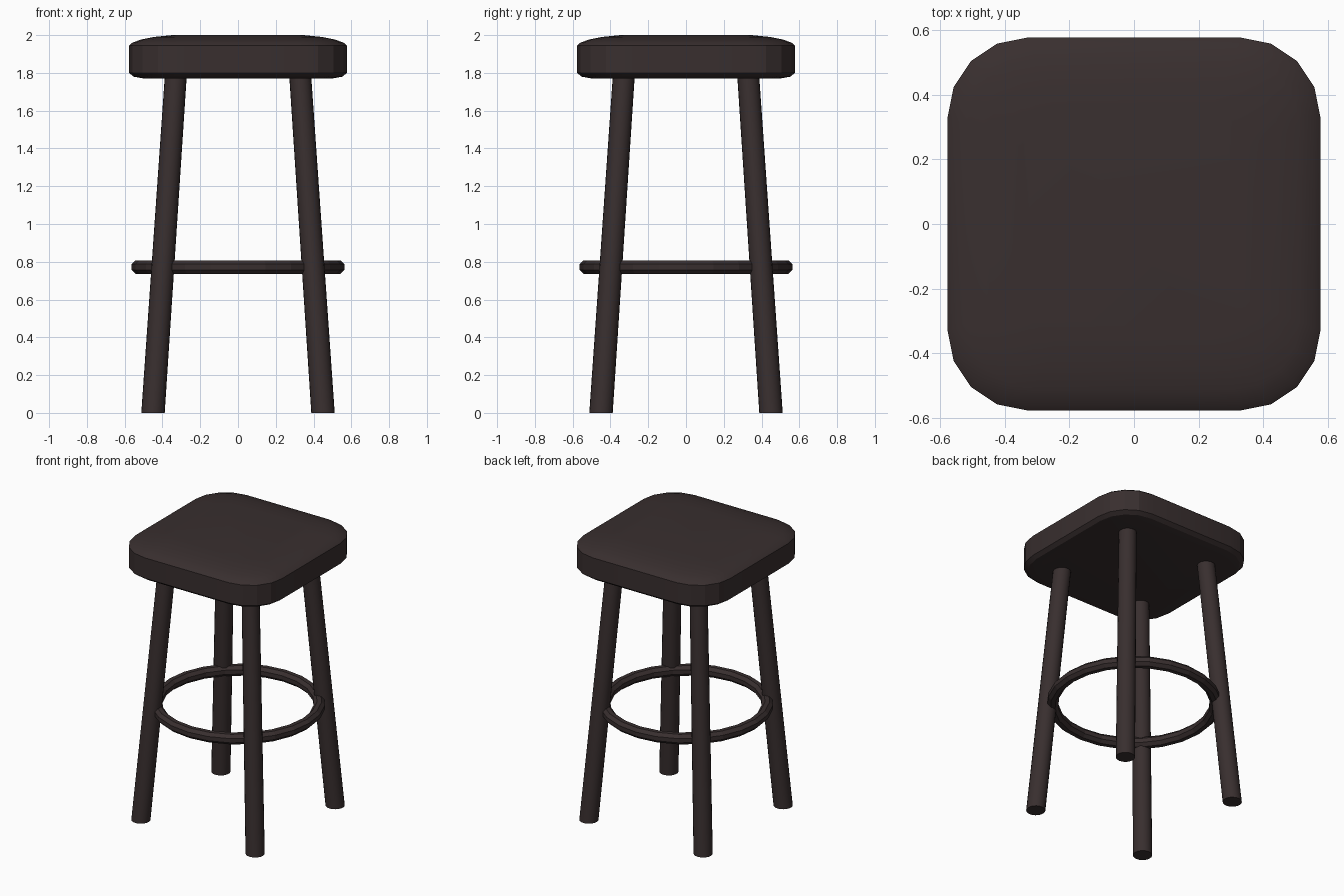
import bpy, bmesh, math
from mathutils import Vector

if "Cube" in bpy.data.objects:
    bpy.data.objects.remove(bpy.data.objects["Cube"])

# Single dark brown finish
brown = bpy.data.materials.new("dark_brown")
brown.use_nodes = True
colour = (0.040, 0.028, 0.028, 1)
brown.diffuse_color = colour
brown.node_tree.nodes["Principled BSDF"].inputs["Base Color"].default_value = colour


def make_object(name, bm, smooth_angle=None):
    bmesh.ops.recalc_face_normals(bm, faces=bm.faces)
    mesh = bpy.data.meshes.new(name)
    bm.to_mesh(mesh)
    bm.free()
    mesh.materials.append(brown)
    obj = bpy.data.objects.new(name, mesh)
    bpy.context.collection.objects.link(obj)
    if smooth_angle:
        bpy.ops.object.select_all(action='DESELECT')
        obj.select_set(True)
        bpy.context.view_layer.objects.active = obj
        bpy.ops.object.shade_smooth_by_angle(angle=math.radians(smooth_angle))
    return obj


def bridge(bm, rings, closed=False):
    count = len(rings[0])
    pairs = list(zip(rings, rings[1:]))
    if closed:
        pairs.append((rings[-1], rings[0]))
    for a, b in pairs:
        for i in range(count):
            j = (i + 1) % count
            bm.faces.new((a[i], a[j], b[j], b[i]))


def rounded_square(bm, half, radius, z, steps=4):
    ring = []
    for quarter in range(4):
        mid = math.pi / 4 + quarter * math.pi / 2
        cx = math.copysign(half - radius, math.cos(mid))
        cy = math.copysign(half - radius, math.sin(mid))
        for s in range(steps + 1):
            a = (quarter + s / steps) * math.pi / 2
            ring.append(bm.verts.new((cx + radius * math.cos(a), cy + radius * math.sin(a), z)))
    return ring


# Seat: rounded square sections with a softly domed top
HALF, CORNER = 0.577, 0.247
sections = [(0.08, 1.77), (0.025, 1.78), (0, 1.80), (0, 1.945), (0.018, 1.96),
            (0.065, 1.977), (0.13, 1.99), (0.23, 2.0)]
bm = bmesh.new()
rings = [rounded_square(bm, HALF - inset, max(CORNER - inset * 0.6, 0.1), z)
         for inset, z in sections]
bridge(bm, rings)
bm.faces.new(rings[0])
bm.faces.new(rings[-1])
make_object("seat", bm, 20)

# Legs: splayed, slightly tapered, cut level at the floor
for side, sx in (("right", -1), ("left", 1)):
    for end, sy in (("front", -1), ("back", 1)):
        bm = bmesh.new()
        rings = []
        for offset, radius, z in ((0.45, 0.062, 0), (0.329, 0.058, 1.79)):
            centre = Vector((sx * offset, sy * offset, z))
            turn = [i * math.tau / 20 for i in range(20)]
            rings.append([bm.verts.new(centre + radius * Vector((math.cos(a), math.sin(a), 0)))
                          for a in turn])
        bridge(bm, rings)
        bm.faces.new(rings[0])
        bm.faces.new(rings[1])
        make_object(f"{end}_{side}_leg", bm, 30)

# Footrest: faceted ring
MAJOR, MINOR, HEIGHT = 0.527, 0.039, 0.772
bm = bmesh.new()
rings = []
for i in range(24):
    a = i * math.tau / 24
    ring = []
    for k in range(8):
        b = (k + 0.5) * math.tau / 8
        r = MAJOR + MINOR * math.cos(b)
        ring.append(bm.verts.new((r * math.cos(a), r * math.sin(a), HEIGHT + MINOR * math.sin(b))))
    rings.append(ring)
bridge(bm, rings, closed=True)
make_object("footrest_ring", bm)
